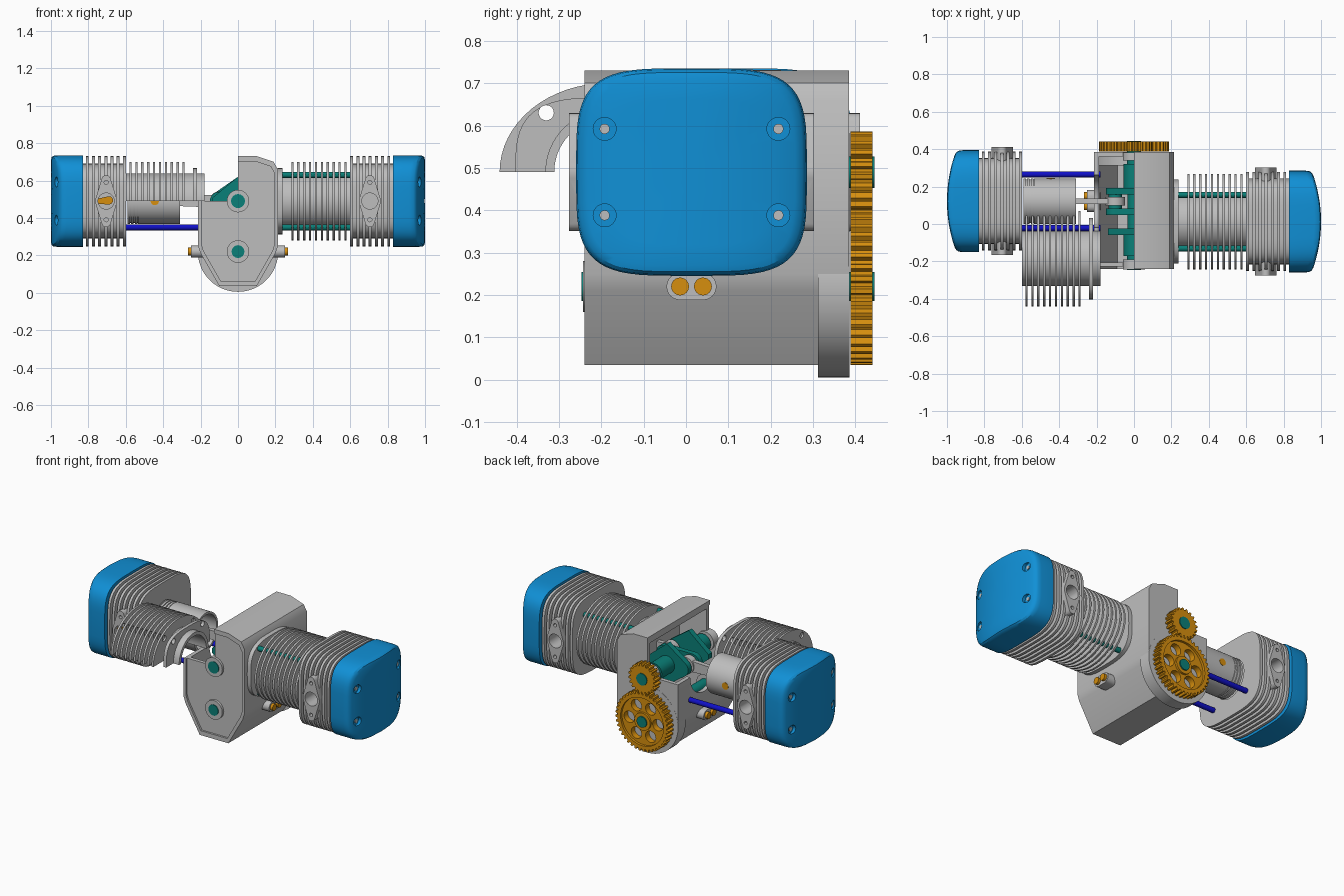
import bpy, bmesh, math
from mathutils import Vector, geometry

if "Cube" in bpy.data.objects:
    bpy.data.objects.remove(bpy.data.objects["Cube"])


def material(name, *srgb):
    lin = [(c / 255 / 12.92) if c < 10 else ((c / 255 + 0.055) / 1.055) ** 2.4 for c in srgb]
    m = bpy.data.materials.new(name)
    m.use_nodes = True
    m.diffuse_color = (*lin, 1)
    m.node_tree.nodes["Principled BSDF"].inputs["Base Color"].default_value = (*lin, 1)
    return m


GREY = material("cast grey", 190, 190, 190)
BLUE = material("cover blue", 16, 144, 214)
TEAL = material("shaft teal", 10, 128, 120)
GOLD = material("brass gold", 214, 143, 14)
NAVY = material("stud dark blue", 16, 16, 200)
made = []


# ---- outlines -------------------------------------------------------------
def oval(cu, cv, a, b=None, n=2, count=48, span=2 * math.pi):
    """Ellipse, or a rounded square when n > 2."""
    b = b or a
    pts = []
    steps = count if span > 6 else count + 1
    for i in range(steps):
        t = span * i / count
        c, s = math.cos(t), math.sin(t)
        pts.append((cu + a * math.copysign(abs(c) ** (2 / n), c),
                    cv + b * math.copysign(abs(s) ** (2 / n), s)))
    return pts


def half_ring(cu, cv, a, b, bore, n=2):
    return oval(cu, cv, a, b, n, 32, math.pi) + oval(cu, cv, bore, bore, 2, 32, math.pi)[::-1]


def hull(*groups):
    pts = [Vector(p) for g in groups for p in g]
    return [tuple(pts[i]) for i in geometry.convex_hull_2d(pts)]


def box(u0, u1, v0, v1):
    return [(u0, v0), (u1, v0), (u1, v1), (u0, v1)]


# ---- solids ---------------------------------------------------------------
def build(name, mat, *solids):
    """Each solid is (outline, axis, start, end); x outlines are (y, z), y outlines are (x, z)."""
    bm = bmesh.new()
    for pts, axis, a0, a1 in solids:
        loops = [[bm.verts.new((a, u, v) if axis == "x" else (u, a, v)) for u, v in pts] for a in (a0, a1)]
        k = len(pts)
        for i in range(k):
            j = (i + 1) % k
            bm.faces.new((loops[0][i], loops[0][j], loops[1][j], loops[1][i]))
        bm.faces.new(loops[0][::-1])
        bm.faces.new(loops[1])
    return finish(name, mat, bm)


def finish(name, mat, bm):
    bmesh.ops.recalc_face_normals(bm, faces=bm.faces)
    me = bpy.data.meshes.new(name)
    bm.to_mesh(me)
    bm.free()
    me.materials.append(mat)
    ob = bpy.data.objects.new(name, me)
    bpy.context.collection.objects.link(ob)
    made.append(ob)
    return ob


def cut(ob, *solids):
    cutter = build("cutter", ob.data.materials[0], *solids)
    made.remove(cutter)
    mod = ob.modifiers.new("cut", "BOOLEAN")
    mod.operation, mod.solver, mod.use_self, mod.object = "DIFFERENCE", "EXACT", True, cutter
    bpy.context.view_layer.objects.active = ob
    bpy.ops.object.modifier_apply(modifier="cut")
    bpy.data.objects.remove(cutter)


AX = 0.49    # crank axis height
CAM = 0.22   # camshaft height

# ---- crankcase with its upper right quarter cut away -----------------------
right = [(0.10, 0.035), (0.20, 0.21), (0.213, 0.25), (0.213, 0.66), (0.19, 0.70), (0.10, 0.73)]
profile = right + [(-x, z) for x, z in right[::-1]]


def shrunk(k):
    return [(x * k, 0.385 + (z - 0.385) * k) for x, z in profile]


case = build("crankcase", GREY, (profile, "y", -0.24, 0.385))
cut(case, (shrunk(0.88), "y", -0.205, 0.36))
cut(case, (shrunk(0.92), "y", -0.3, -0.228))
cut(case, (box(-0.4, 0, AX, 0.9), "y", -0.5, 0.6))
cut(case, (oval(0.122, AX, 0.14), "x", -0.4, -0.1))
build("timing_housing", GREY, (oval(0, CAM, 0.215), "y", 0.312, 0.386))
for z, label in ((AX, "crank"), (CAM, "cam")):
    build(label + "_front_bearing", GREY, (oval(0, z, 0.06), "y", -0.243, -0.19))
    build(label + "_rear_bearing", GREY, (oval(0, z, 0.06), "y", 0.34, 0.383))

# ---- crankshaft, camshaft ---------------------------------------------------
build("camshaft", TEAL, (oval(0, CAM, 0.034), "y", -0.247, 0.445))


def weighted_web(s):
    weight = [(0, AX + 0.13), (0, AX - 0.13), (-s * 0.14, AX + 0.015), (-s * 0.14, AX - 0.015)]
    return hull(oval(s * 0.1, AX, 0.05), weight)


build("crankshaft", TEAL,
      (oval(0, AX, 0.037), "y", -0.247, -0.03), (oval(0, AX, 0.055), "y", -0.17, -0.05),
      (oval(0, AX, 0.037), "y", 0.17, 0.445), (oval(0, AX, 0.055), "y", 0.18, 0.32),
      (weighted_web(1), "y", -0.06, -0.025), (weighted_web(-1), "y", 0.158, 0.193),
      (hull(oval(-0.1, AX, 0.05), oval(0.1, AX, 0.05)), "y", 0.049, 0.082),
      (oval(0.1, AX, 0.035), "y", -0.03, 0.055), (oval(-0.1, AX, 0.035), "y", 0.075, 0.165))


# ---- timing gears -------------------------------------------------------------
def gear_outline(z, r, teeth, depth=0.014):
    pts = []
    for i in range(teeth):
        for f, rad in ((0, r - depth), (0.3, r - depth), (0.45, r), (0.8, r)):
            a = 2 * math.pi * (i + f) / teeth
            pts.append((rad * math.cos(a), z + rad * math.sin(a)))
    return pts


big = build("cam_gear", GOLD, (gear_outline(CAM, 0.186, 40), "y", 0.388, 0.44))
cut(big, (oval(0, CAM, 0.15), "y", 0.425, 0.5))
cut(big, *[(oval(0.1 * math.cos(i * math.pi / 3), CAM + 0.1 * math.sin(i * math.pi / 3), 0.036, count=24),
            "y", 0.3, 0.5) for i in range(6)])
build("cam_gear_hub", GOLD, (oval(0, CAM, 0.055), "y", 0.4, 0.438))
build("crank_gear", GOLD, (gear_outline(AX, 0.096, 20), "y", 0.388, 0.44))

# ---- two opposed cylinder sides ------------------------------------------------
for s, yc, side in ((1, 0.013, "left"), (-1, 0.122, "right")):
    # finned head with a diamond port flange front and back
    solids = [(oval(yc, AX, 0.23, 0.2, 4), "x", s * 0.604, s * 0.835)]
    for i in range(7):
        x = 0.6 + i * 0.033
        solids.append((oval(yc, AX, 0.265, 0.242, 4), "x", s * x, s * (x + 0.016)))
    px = s * 0.705
    diamond = hull(oval(px, AX, 0.058), oval(px, AX + 0.115, 0.024, count=20),
                   oval(px, AX - 0.115, 0.024, count=20))
    holes = []
    for e in (-1, 1):
        solids.append((diamond, "y", yc + e * 0.18, yc + e * 0.289))
        holes.append((oval(px, AX, 0.043, count=32), "y", yc + e * 0.15, yc + e * 0.4))
        for dz in (-0.1, 0.1):
            holes.append((oval(px, AX + dz, 0.011, count=12), "y", yc + e * 0.265, yc + e * 0.4))
    if s < 0:
        holes.append((oval(yc, AX, 0.122), "x", -0.64, -0.5))
    head = build(side + "_head", GREY, *solids)
    cut(head, *holes)

    # bowed valve cover with four counterbored bolts
    bm = bmesh.new()
    prev = None
    for k, drop in ((1, None), (1, 0.035), (0.988, 0.013), (0.96, 0.004), (0.9, 0), (0.7, 0), (0.45, 0), (0.2, 0)):
        ring = []
        for y, z in oval(yc, AX, 0.2725 * k, 0.245 * k, 4, 64):
            x = 0.828 if drop is None else 0.95 + 0.05 * (1 - ((y - yc) / 0.2725) ** 2) - drop
            ring.append(bm.verts.new((s * x, y, z)))
        if prev:
            for i in range(64):
                j = (i + 1) % 64
                bm.faces.new((prev[i], prev[j], ring[j], ring[i]))
        else:
            bm.faces.new(ring)
        prev = ring
    bm.faces.new(prev)
    cover = finish(side + "_valve_cover", BLUE, bm)
    spots = [(yc + a * 0.205, AX + b * 0.102) for a in (-1, 1) for b in (-1, 1)]
    cut(cover, *[(oval(y, z, 0.027, count=28), "x", s * 0.958, s * 1.1) for y, z in spots])
    build(side + "_cover_bolts", GREY, *[(oval(y, z, 0.012, count=20), "x", s * 0.95, s * 0.962) for y, z in spots])

    # pushrod boss on the case with two brass ends
    ends = [yc - 0.027, yc + 0.027]
    build(side + "_pushrod_boss", GREY,
          (hull(*[oval(y, CAM, 0.032, count=24) for y in ends]), "x", s * 0.18, s * 0.25))
    build(side + "_pushrod_ends", GOLD, *[(oval(y, CAM, 0.021, count=24), "x", s * 0.2, s * 0.266) for y in ends])

    # connecting rod
    build(side + "_connecting_rod", GREY,
          (oval(s * 0.1, AX, 0.052), "y", yc - 0.022, yc + 0.022),
          (oval(s * 0.445, AX, 0.032), "y", yc - 0.025, yc + 0.025),
          ([(s * 0.1, AX - 0.035), (s * 0.44, AX - 0.022), (s * 0.44, AX + 0.022), (s * 0.1, AX + 0.035)],
           "y", yc - 0.014, yc + 0.014))

# ---- whole barrel with its studs ------------------------------------------------
YL, YR, YH = 0.013, 0.122, -0.185
fin_x = [0.285 + i * 0.0315 for i in range(10)]
build("left_barrel", GREY,
      (oval(YL, AX, 0.147), "x", 0.19, 0.603),
      (oval(YL, AX, 0.225, 0.178, 3.2), "x", 0.21, 0.238),
      *[(oval(YL, AX, 0.255, 0.21), "x", x, x + 0.012) for x in fin_x])
build("left_studs", TEAL, *[(oval(YL + a * 0.143, AX + b * 0.14, 0.016, count=16), "x", 0.2, 0.605)
                            for a in (-1, 1) for b in (-1, 1)])

# ---- upper half barrel, set forward to show the piston ----------------------------
half = build("right_half_barrel", GREY,
             (half_ring(YH, AX, 0.147, 0.147, 0.126), "x", -0.6, -0.18),
             (half_ring(YH, AX + 0.0002, 0.218, 0.176, 0.135, 3.2), "x", -0.24, -0.22),
             *[(half_ring(YH, AX + 0.0002, 0.255, 0.21, 0.135), "x", -x - 0.012, -x) for x in fin_x])
cut(half, *[(oval(YH + a * 0.145, AX + 0.14, 0.018, count=20), "x", -0.7, -0.1) for a in (-1, 1)])
build("right_studs", NAVY, *[(oval(YR + a * 0.143, 0.35, 0.016, count=16), "x", -0.605, -0.178) for a in (-1, 1)])

# ---- exposed piston, wrist pin and valve -------------------------------------------
piston = build("piston", GREY, (oval(YR, AX, 0.116), "x", -0.588, -0.52),
               (oval(YR, AX, 0.122), "x", -0.535, -0.31),
               *[(oval(YR, AX, 0.122), "x", -0.592 + i * 0.02, -0.578 + i * 0.02) for i in range(3)])
cut(piston, (oval(YR, AX, 0.108), "x", -0.5, -0.2))
build("wrist_pin", GOLD, (oval(-0.445, AX, 0.022, count=24), "y", YR - 0.123, YR + 0.123))
build("valve_stem", GOLD, (hull(oval(-0.735, AX, 0.016, count=16), oval(-0.69, AX + 0.004, 0.022, count=16)),
                           "y", -0.14, 0.0))

# ---- smooth shading with sharp edges -------------------------------------------------
bpy.ops.object.select_all(action="DESELECT")
for ob in made:
    ob.select_set(True)
bpy.context.view_layer.objects.active = made[0]
bpy.ops.object.shade_smooth_by_angle(angle=math.radians(30))
